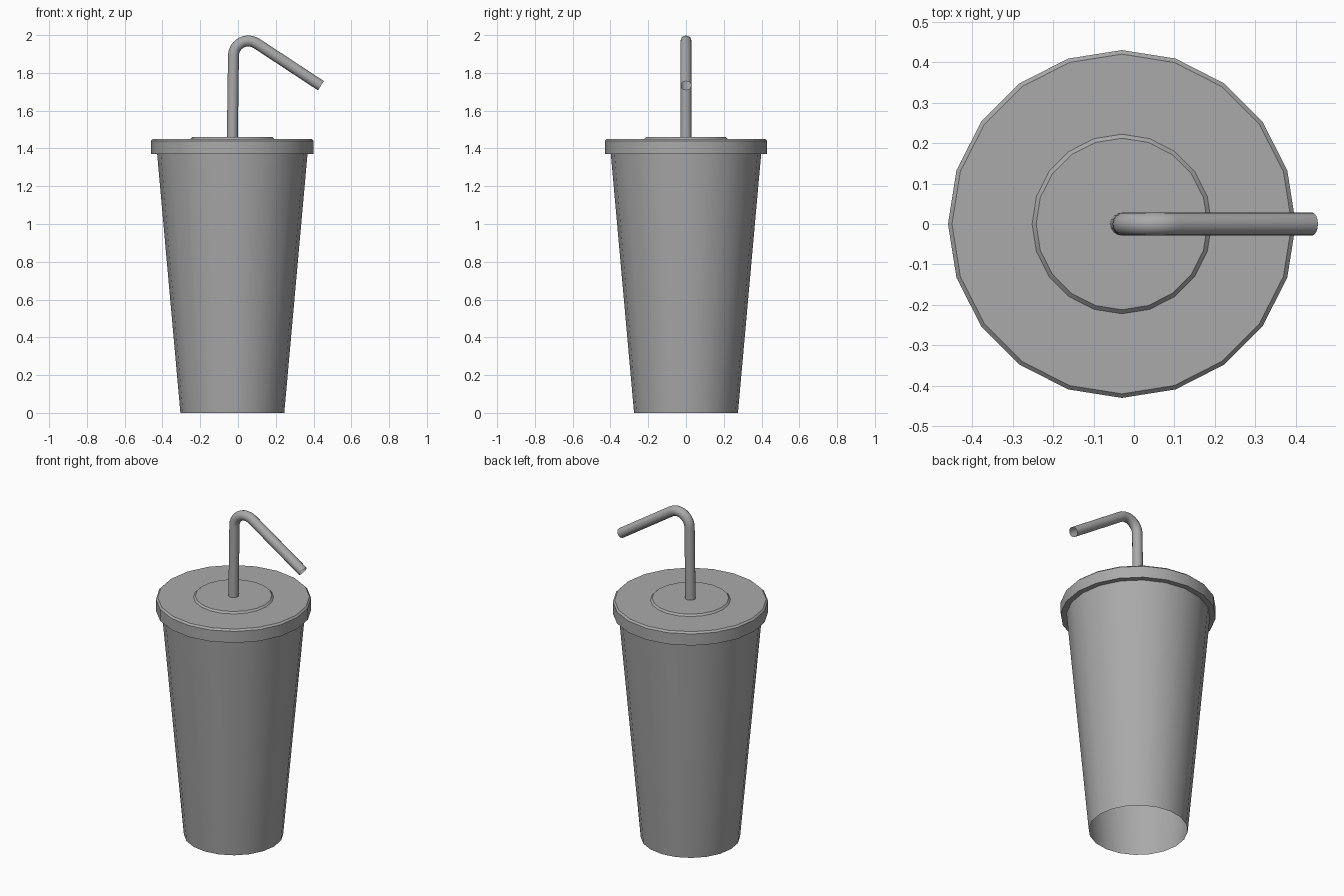
import bpy
import bmesh
from math import radians, sin, cos, tau

cube = bpy.data.objects.get("Cube")
if cube:
    bpy.data.objects.remove(cube, do_unlink=True)

SIDES = 20
AXIS_X = -0.03

grey = bpy.data.materials.new("plain_grey")
grey.use_nodes = True
grey.diffuse_color = (0.4, 0.4, 0.4, 1)
grey.node_tree.nodes["Principled BSDF"].inputs["Base Color"].default_value = (0.4, 0.4, 0.4, 1)


def smooth(obj):
    bpy.ops.object.select_all(action="DESELECT")
    obj.select_set(True)
    bpy.context.view_layer.objects.active = obj
    bpy.ops.object.shade_smooth_by_angle(angle=radians(30))


def turned(name, profile, cap_top=False):
    """Turn a bottom-to-top (radius, height) profile into a many-sided shell."""
    bm = bmesh.new()
    rings = [[bm.verts.new((AXIS_X + r * cos(tau * i / SIDES), r * sin(tau * i / SIDES), z))
              for i in range(SIDES)] for r, z in profile]
    for low, high in zip(rings, rings[1:]):
        for i in range(SIDES):
            j = (i + 1) % SIDES
            bm.faces.new((low[i], low[j], high[j], high[i]))
    if cap_top:
        bm.faces.new(rings[-1])
    mesh = bpy.data.meshes.new(name)
    bm.to_mesh(mesh)
    bm.free()
    mesh.materials.append(grey)
    obj = bpy.data.objects.new(name, mesh)
    bpy.context.collection.objects.link(obj)
    smooth(obj)
    return obj


# Tapered cup, open at the base
turned("cup", [(0.275, 0), (0.398, 1.37)])

# Lid with overhanging rim, chamfered edge and raised centre
turned("lid", [(0.395, 1.37), (0.43, 1.37), (0.43, 1.44), (0.42, 1.45),
               (0.222, 1.45), (0.212, 1.46)], cap_top=True)

# Bent drinking straw: upright, round bend, sloping mouth end
bend_x, bend_z, bend_r = 0.055, 1.89, 0.079
path = [(-0.03, 1.45)]
for step in range(13):
    a = radians(180 - 124 * step / 12)
    path.append((bend_x + bend_r * cos(a), bend_z + bend_r * sin(a)))
path.append((0.439, 1.732))

curve = bpy.data.curves.new("straw", "CURVE")
curve.dimensions = "3D"
curve.bevel_depth = 0.029
curve.bevel_resolution = 6
spline = curve.splines.new("POLY")
spline.points.add(len(path) - 1)
for point, (x, z) in zip(spline.points, path):
    point.co = (x, 0, z, 1)
curve.materials.append(grey)
straw = bpy.data.objects.new("straw", curve)
bpy.context.collection.objects.link(straw)
bpy.ops.object.select_all(action="DESELECT")
straw.select_set(True)
bpy.context.view_layer.objects.active = straw
bpy.ops.object.convert(target="MESH")
smooth(bpy.context.view_layer.objects.active)
